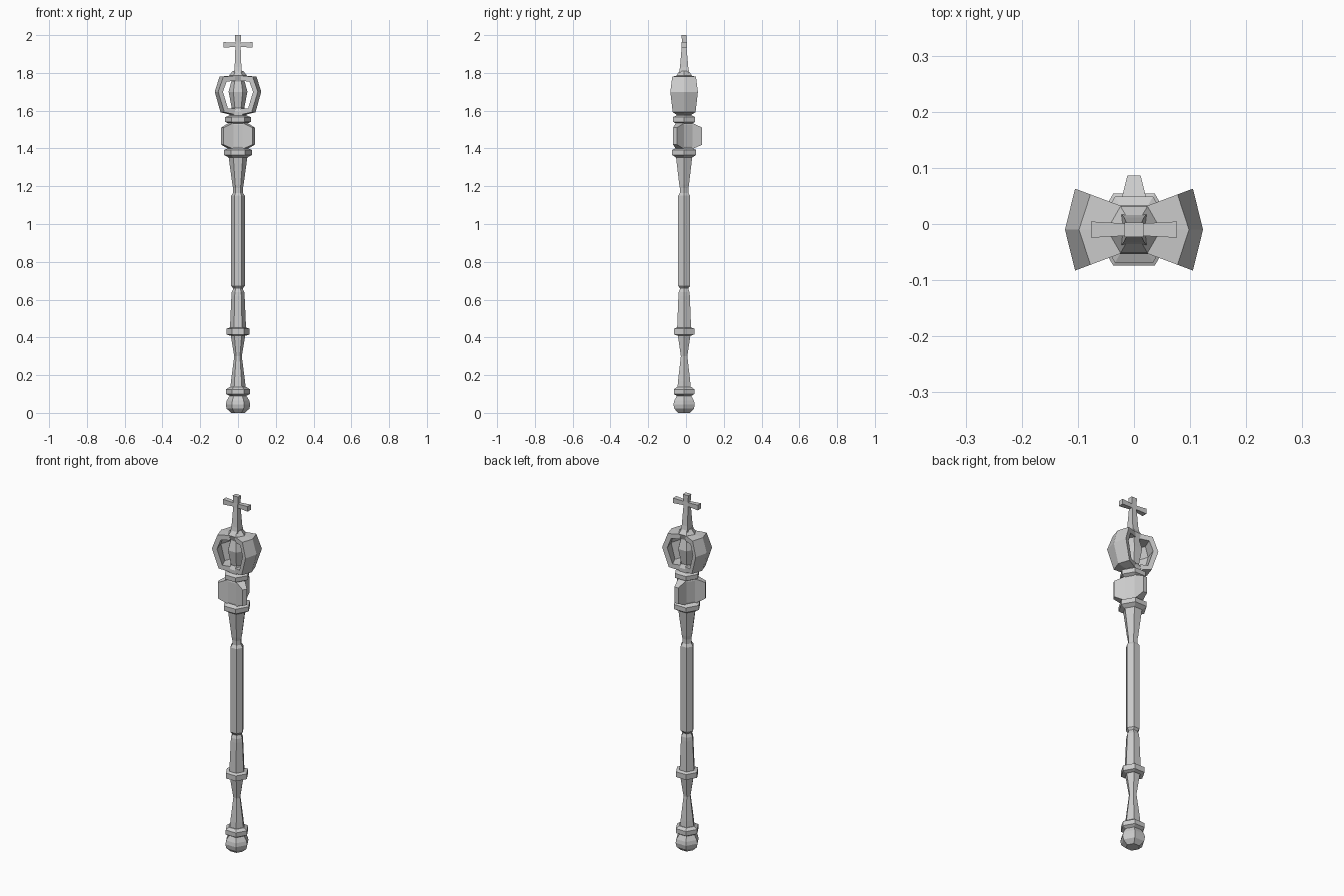
import bpy, bmesh
from math import cos, sin, radians, pi

if "Cube" in bpy.data.objects:
    bpy.data.objects.remove(bpy.data.objects["Cube"])

CY = -0.01  # axis of the staff in y


def finish(name, bm):
    bmesh.ops.recalc_face_normals(bm, faces=bm.faces)
    me = bpy.data.meshes.new(name)
    bm.to_mesh(me)
    bm.free()
    ob = bpy.data.objects.new(name, me)
    bpy.context.collection.objects.link(ob)
    return ob


def loft(name, rings, closed=False):
    """Skin a list of point rings; cap the ends unless closed."""
    bm = bmesh.new()
    vs = [[bm.verts.new((x, y + CY, z)) for x, y, z in r] for r in rings]
    n = len(vs[0])
    for a, b in zip(vs, vs[1:]):
        for i in range(n):
            j = (i + 1) % n
            bm.faces.new((a[i], a[j], b[j], b[i]))
    if not closed:
        bm.faces.new(vs[0])
        bm.faces.new(vs[-1])
    return finish(name, bm)


def hexring(r, z):
    return [(r * cos(i * pi / 3), r * sin(i * pi / 3), z) for i in range(6)]


def hexpart(name, profile):
    return loft(name, [hexring(r, z) for r, z in profile])


def rect(hx, hy, z):
    return [(-hx, -hy, z), (hx, -hy, z), (hx, hy, z), (-hx, hy, z)]


# Hexagonal turned staff, bottom to top
hexpart("pommel", [(.036, 0), (.06, .022), (.065, .045), (.06, .065), (.045, .09), (.04, .1)])
hexpart("pommel_collar", [(.045, .09), (.063, .1), (.063, .125), (.045, .137)])
hexpart("grip", [(.041, .13), (.037, .17), (.02, .3), (.04, .42)])
hexpart("grip_collar", [(.045, .41), (.062, .416), (.062, .446), (.045, .452)])
hexpart("lower_shaft", [(.043, .44), (.035, .62), (.033, .64), (.026, .655), (.026, .68)])
hexpart("main_shaft", [(.026, .66), (.036, .672), (.036, 1.15), (.026, 1.165), (.026, 1.2)])
hexpart("flared_neck", [(.026, 1.19), (.03, 1.21), (.051, 1.365)])
hexpart("neck_collar", [(.05, 1.352), (.074, 1.366), (.074, 1.392), (.05, 1.402)])
hexpart("upper_collar", [(.045, 1.53), (.068, 1.541), (.068, 1.566), (.045, 1.575)])
hexpart("cage_core", [(.045, 1.57), (.045, 1.595), (.033, 1.615), (.05, 1.70),
                      (.035, 1.755), (.048, 1.785), (.028, 1.81)])

# Three-lobed knob: hexagon with alternate faces drawn outward
hexpart("knob_core", [(.047, 1.395), (.05, 1.41), (.05, 1.525), (.047, 1.537)])
for k in range(3):
    a = radians(90 + 120 * k)

    def lobe_ring(d, h, z0, z1):
        pts = [(d, -h, z0), (d, h, z0), (d, h, z1), (d, -h, z1)]
        return [(x * cos(a) - y * sin(a), x * sin(a) + y * cos(a), z) for x, y, z in pts]
    loft("knob_lobe", [lobe_ring(.03, .025, 1.397, 1.535),
                       lobe_ring(.0433, .025, 1.397, 1.535),
                       lobe_ring(.096, .012, 1.42, 1.51)])

# Open cage: C-shaped arm on each side, each folded along its middle
ARM = [(.044, 1.785), (.098, 1.78), (.123, 1.70), (.093, 1.592), (.045, 1.58),
       (.04, 1.61), (.076, 1.612), (.1, 1.70), (.082, 1.755), (.04, 1.757)]
for s in (-1, 1):
    def corner(side):
        return [(s * (.025 + (r - .05) * 1.096), side * (.043 + (r - .05) * .41), z)
                for r, z in ARM]
    loft("cage_arm", [corner(-1), [(s * r, 0, z) for r, z in ARM], corner(1)])

# Cross on top
loft("cross_post", [rect(.022, .027, 1.8), rect(.018, .022, 1.83), rect(.014, .013, 1.935),
                    rect(.014, .012, 1.962), rect(.017, .013, 2.0)])
for s in (-1, 1):
    def bar(x, h):
        return [(s * x, -h, 1.9485 - h), (s * x, h, 1.9485 - h),
                (s * x, h, 1.9485 + h), (s * x, -h, 1.9485 + h)]
    loft("cross_arm", [bar(0, .011), bar(.014, .011), bar(.077, .0145)])
